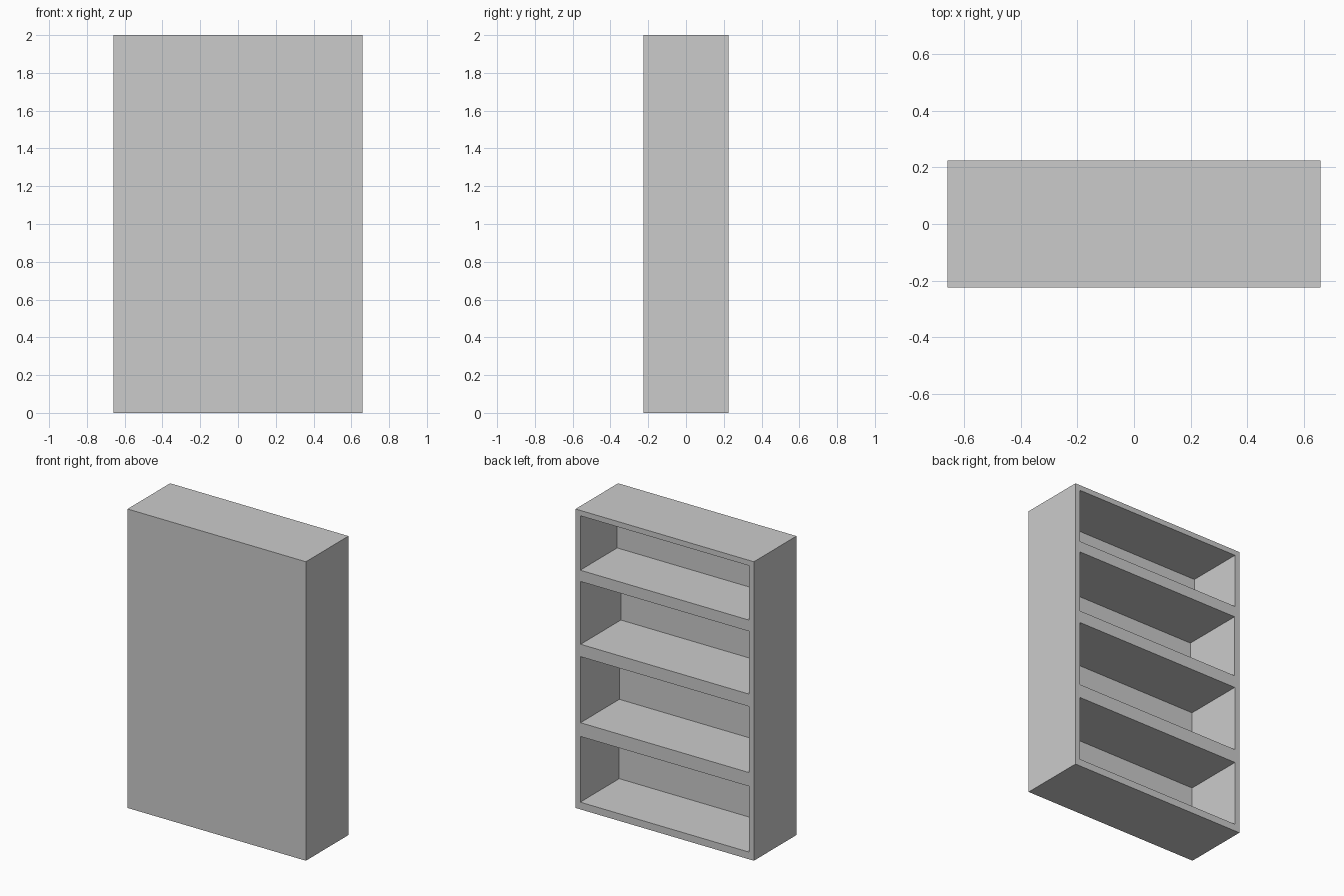
import bpy

if "Cube" in bpy.data.objects:
    bpy.data.objects.remove(bpy.data.objects["Cube"])

W, D, H = 1.32, 0.45, 2.0


def box(name, x, y, z):
    """Box from (min, max) ranges on each axis."""
    bpy.ops.mesh.primitive_cube_add(
        size=1, location=[(a + b) / 2 for a, b in (x, y, z)])
    ob = bpy.context.object
    ob.name = name
    ob.scale = [b - a for a, b in (x, y, z)]
    bpy.ops.object.transform_apply(location=True, rotation=False, scale=True)
    return ob


# Solid bookcase body
bookcase = box("bookcase_body", (-W / 2, W / 2), (-D / 2, D / 2), (0, H))

# Shelf compartments, open at +y: bottom, top, depth, half width
compartments = [
    (0.048, 0.488, 0.412, 0.625),
    (0.580, 1.022, 0.410, 0.623),
    (1.105, 1.525, 0.425, 0.622),
    (1.600, 1.964, 0.390, 0.625),
]
for i, (z0, z1, depth, hw) in enumerate(compartments):
    cutter = box(f"compartment_cutter_{i + 1}", (-hw, hw),
                 (D / 2 - depth, D / 2 + 0.1), (z0, z1))
    cutter.hide_render = True
    mod = bookcase.modifiers.new("compartment", 'BOOLEAN')
    mod.operation = 'DIFFERENCE'
    mod.solver = 'EXACT'
    mod.object = cutter
    bpy.context.view_layer.objects.active = bookcase
    bpy.ops.object.modifier_apply(modifier=mod.name)
    bpy.data.objects.remove(cutter, do_unlink=True)
